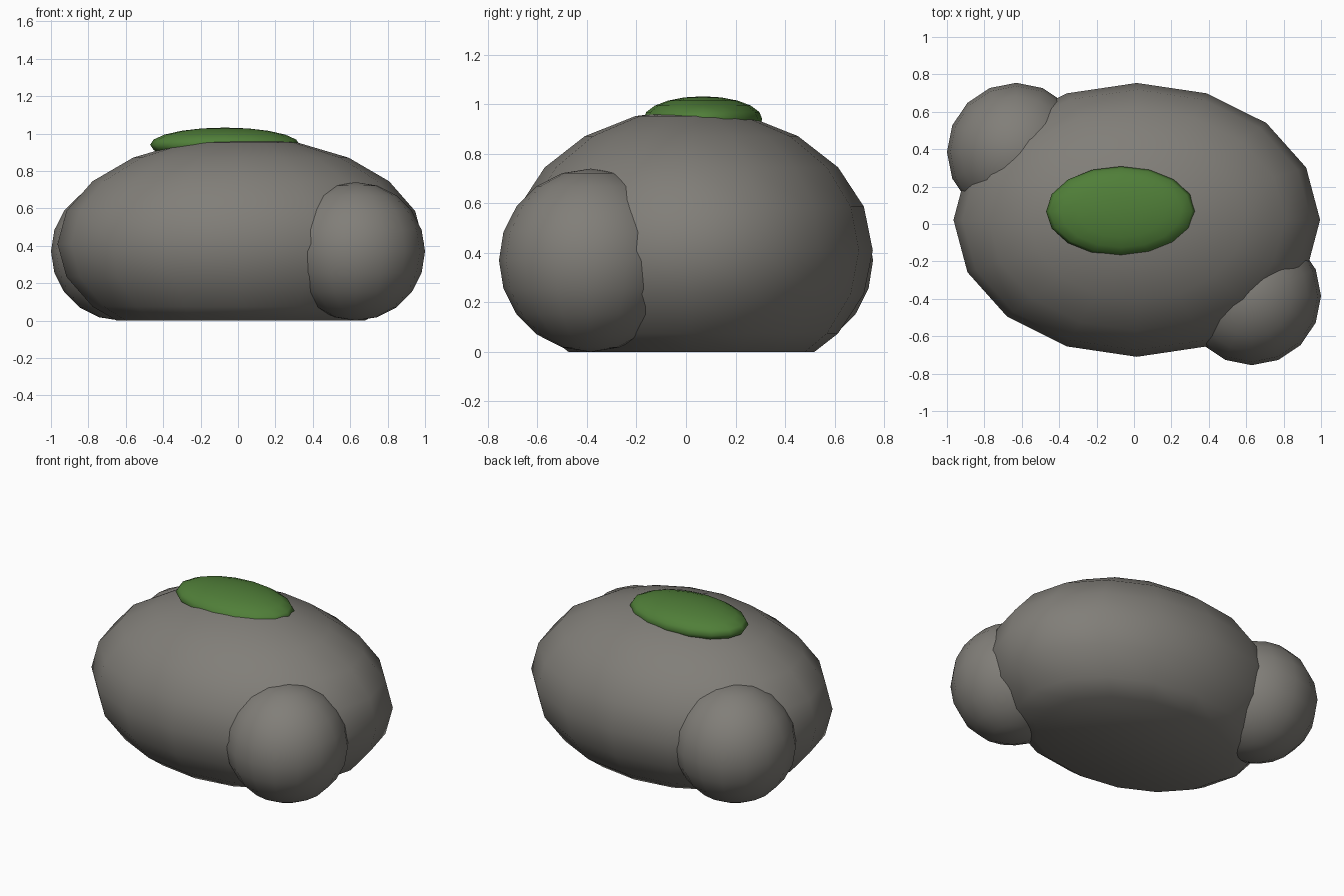
import bpy, bmesh
from mathutils import Vector

if "Cube" in bpy.data.objects:
    bpy.data.objects.remove(bpy.data.objects["Cube"])


def ellipsoid(name, centre, radii, material=None, flat_base=False):
    """16 x 10 smooth ellipsoid, optionally sliced flat at ground level."""
    bm = bmesh.new()
    bmesh.ops.create_uvsphere(bm, u_segments=16, v_segments=10, radius=1)
    for v in bm.verts:
        v.co = Vector(c + r * p for c, r, p in zip(centre, radii, v.co))
    if flat_base:
        cut = bmesh.ops.bisect_plane(
            bm, geom=bm.verts[:] + bm.edges[:] + bm.faces[:],
            plane_co=(0, 0, 0), plane_no=(0, 0, 1), clear_inner=True)
        rim = [e for e in cut["geom_cut"] if isinstance(e, bmesh.types.BMEdge)]
        bmesh.ops.contextual_create(bm, geom=rim)
        bmesh.ops.recalc_face_normals(bm, faces=bm.faces[:])
    for f in bm.faces:
        f.smooth = True
    mesh = bpy.data.meshes.new(name)
    bm.to_mesh(mesh)
    bm.free()
    mat = material or stone
    mesh.materials.append(mat)
    obj = bpy.data.objects.new(name, mesh)
    bpy.context.collection.objects.link(obj)
    return obj


def colour(name, rgb):
    mat = bpy.data.materials.new(name)
    mat.diffuse_color = (*rgb, 1)
    mat.use_nodes = True
    mat.node_tree.nodes["Principled BSDF"].inputs["Base Color"].default_value = mat.diffuse_color
    return mat


stone = colour("stone", (0.22, 0.21, 0.19))
moss = colour("moss", (0.08, 0.21, 0.04))

# Large boulder with a flat underside
ellipsoid("boulder", (0.015, 0.022, 0.41), (0.98, 0.732, 0.57), flat_base=True)

# Two small round stones at opposite corners
for side, label in ((1, "front_right_stone"), (-1, "back_left_stone")):
    ellipsoid(label, (0.63 * side, -0.385 * side, 0.37), (0.37, 0.37, 0.37))

# Moss patch on top
ellipsoid("moss_patch", (-0.07, 0.068, 0.94), (0.40, 0.24, 0.092), moss)
